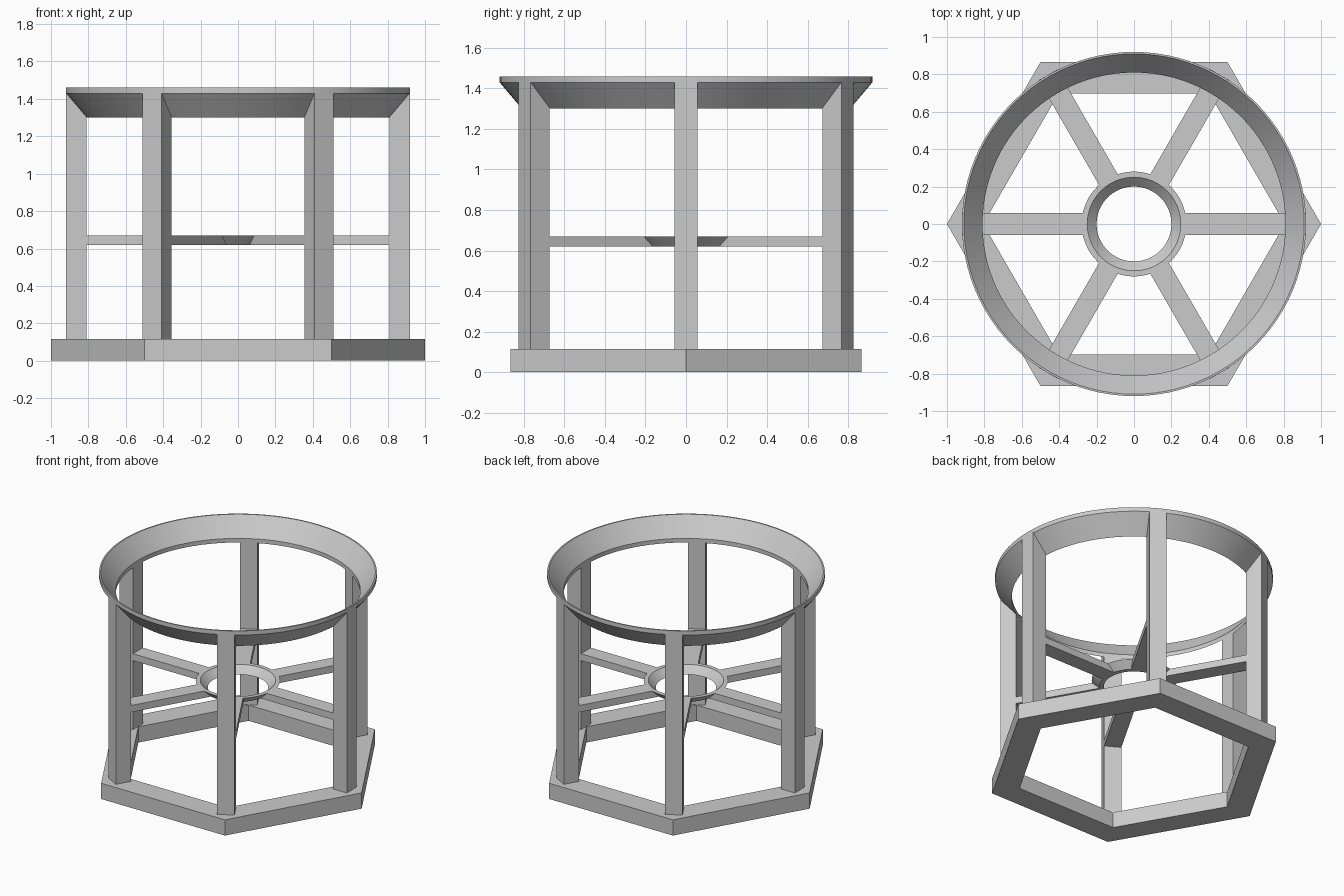
import bpy, bmesh, math
from mathutils import Matrix

cube = bpy.data.objects.get("Cube")
if cube:
    bpy.data.objects.remove(cube, do_unlink=True)

grey = bpy.data.materials.new("light_grey")
grey.use_nodes = True
colour = (0.6, 0.6, 0.6, 1)
grey.diffuse_color = colour
grey.node_tree.nodes["Principled BSDF"].inputs["Base Color"].default_value = colour


def finish(name, bm, smooth=False):
    bmesh.ops.recalc_face_normals(bm, faces=bm.faces)
    mesh = bpy.data.meshes.new(name)
    bm.to_mesh(mesh)
    bm.free()
    mesh.materials.append(grey)
    obj = bpy.data.objects.new(name, mesh)
    bpy.context.collection.objects.link(obj)
    if smooth:
        bpy.ops.object.select_all(action="DESELECT")
        obj.select_set(True)
        bpy.context.view_layer.objects.active = obj
        bpy.ops.object.shade_smooth_by_angle(angle=math.radians(25))
    return obj


def revolve(name, profile, sides, smooth=False):
    """Turn a closed (radius, height) profile into a ring."""
    bm = bmesh.new()
    loops = []
    for i in range(sides):
        a = math.tau * i / sides
        loops.append([bm.verts.new((r * math.cos(a), r * math.sin(a), z)) for r, z in profile])
    n = len(profile)
    for i in range(sides):
        p, q = loops[i], loops[(i + 1) % sides]
        for j in range(n):
            k = (j + 1) % n
            bm.faces.new((p[j], q[j], q[k], p[k]))
    return finish(name, bm, smooth)


def radial_bar(name, profile, width, angle):
    """Extrude a (radius, height) side profile across its width, then turn it outward."""
    bm = bmesh.new()
    face = bm.faces.new([bm.verts.new((r, -width / 2, z)) for r, z in profile])
    out = bmesh.ops.extrude_face_region(bm, geom=[face])
    moved = [v for v in out["geom"] if isinstance(v, bmesh.types.BMVert)]
    bmesh.ops.translate(bm, verts=moved, vec=(0, width, 0))
    bmesh.ops.rotate(bm, verts=bm.verts, cent=(0, 0, 0), matrix=Matrix.Rotation(angle, 3, "Z"))
    return finish(name, bm)


# Hexagonal foot frame
revolve("base_frame", [(1, 0), (1, 0.115), (0.806, 0.115), (0.806, 0)], 6)

# Flared rim and small funnel hub
revolve("top_rim", [(0.92, 1.46), (0.92, 1.43), (0.81, 1.30), (0.81, 1.33), (0.91, 1.46)], 96, True)
revolve("centre_hub", [(0.28, 0.67), (0.23, 0.62), (0.20, 0.62), (0.25, 0.67)], 96, True)

# Posts and spokes at every hexagon corner
post = [(0.81, 0.10), (0.92, 0.10), (0.92, 1.435), (0.81, 1.315)]
spoke = [(0.215, 0.62), (0.82, 0.62), (0.82, 0.67), (0.265, 0.67)]
for i in range(6):
    turn = math.tau * i / 6
    radial_bar(f"post_{i + 1}", post, 0.115, turn)
    radial_bar(f"spoke_{i + 1}", spoke, 0.115, turn)
